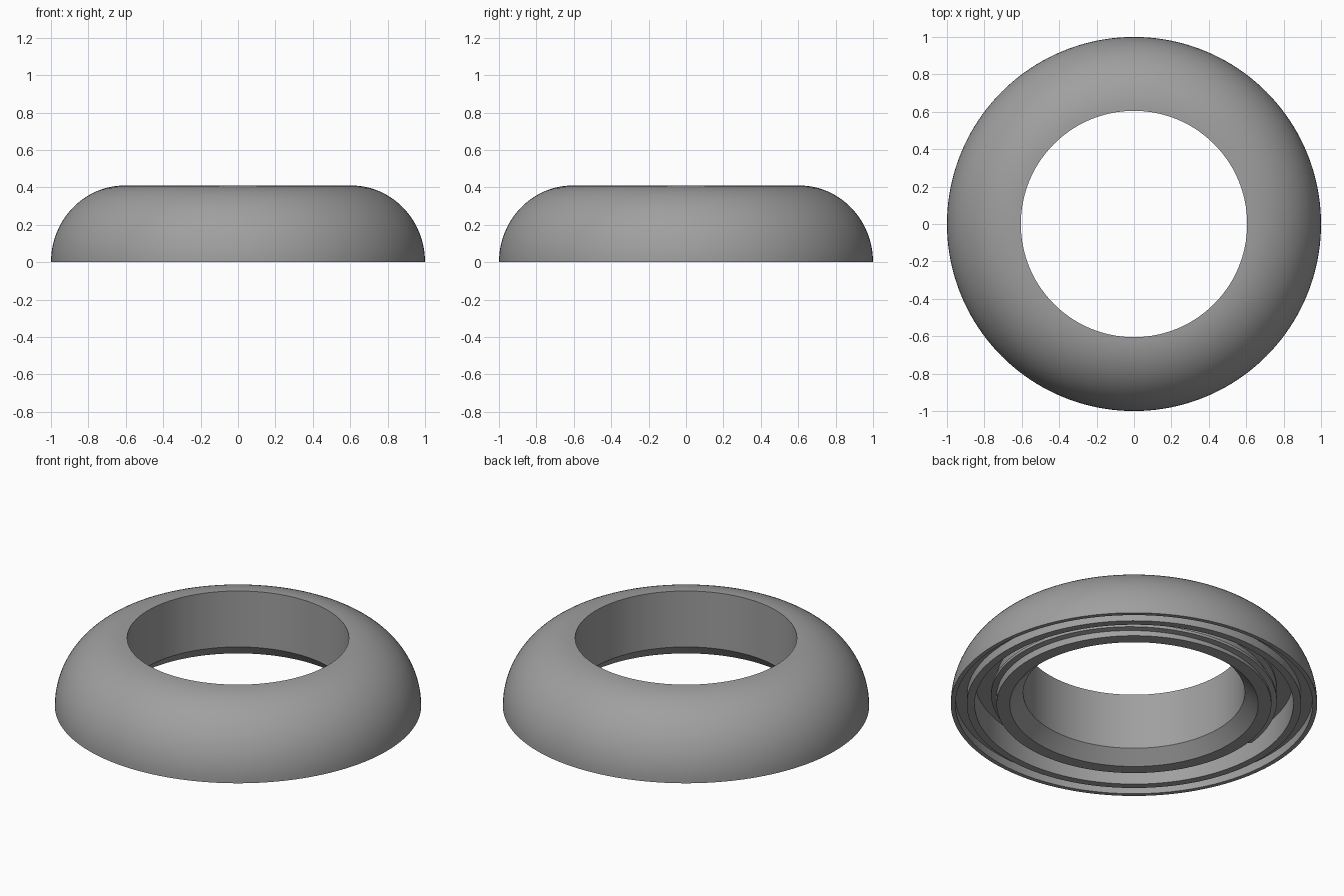
import bpy, bmesh, math

if "Cube" in bpy.data.objects:
    bpy.data.objects.remove(bpy.data.objects["Cube"])

SEGMENTS = 160
grey = bpy.data.materials.new("mid grey")
grey.diffuse_color = (0.35, 0.35, 0.35, 1)
grey.use_nodes = True
grey.node_tree.nodes["Principled BSDF"].inputs["Base Color"].default_value = grey.diffuse_color


def sweep(name, rings, closed):
    """Skin a list of equal cross-sections; cap the ends if the sweep is open."""
    bm = bmesh.new()
    loops = [[bm.verts.new(p) for p in ring] for ring in rings]
    n = len(loops[0])
    pairs = list(zip(loops, loops[1:]))
    if closed:
        pairs.append((loops[-1], loops[0]))
    for a, b in pairs:
        for i in range(n):
            j = (i + 1) % n
            bm.faces.new((a[i], a[j], b[j], b[i]))
    if not closed:
        bm.faces.new(loops[0])
        bm.faces.new(loops[-1])
    bmesh.ops.recalc_face_normals(bm, faces=bm.faces)
    mesh = bpy.data.meshes.new(name)
    bm.to_mesh(mesh)
    bm.free()
    mesh.materials.append(grey)
    obj = bpy.data.objects.new(name, mesh)
    bpy.context.collection.objects.link(obj)
    bpy.ops.object.select_all(action='DESELECT')
    obj.select_set(True)
    bpy.context.view_layer.objects.active = obj
    bpy.ops.object.shade_smooth_by_angle(angle=math.radians(30))
    return obj


def section(profile, angle, lift=0.0):
    c, s = math.cos(angle), math.sin(angle)
    return [(r * c, r * s, z + lift) for r, z in profile]


# Ring body: rounded outside, straight bore, hollow underside
dome = [(0.605 + 0.395 * math.cos(t), 0.41 * math.sin(t))
        for t in (math.pi / 2 * i / 24 for i in range(25))]
body_profile = dome + [
    (0.605, 0.073), (0.678, 0.0),                # bore and flared mouth
    (0.75, 0.0), (0.75, 0.155), (0.87, 0.155),   # hub and cavity
    (0.87, 0.0), (0.913, 0.0),                   # inner lip
    (0.913, 0.05), (0.975, 0.05), (0.975, 0.0),  # seal groove
]
sweep("ring_body", [section(body_profile, math.tau * i / SEGMENTS)
                    for i in range(SEGMENTS)], True)

# Screw thread winding up the outside of the hub
thread_profile = [(0.745, 0.0), (0.78, 0.008), (0.78, 0.025), (0.745, 0.034)]
TURNS, PITCH = 1.5, 0.075
steps = int(SEGMENTS * TURNS)
start = math.radians(175)
sweep("hub_thread", [section(thread_profile, start - math.tau * TURNS * i / steps,
                             0.005 + PITCH * TURNS * i / steps)
                     for i in range(steps + 1)], False)
